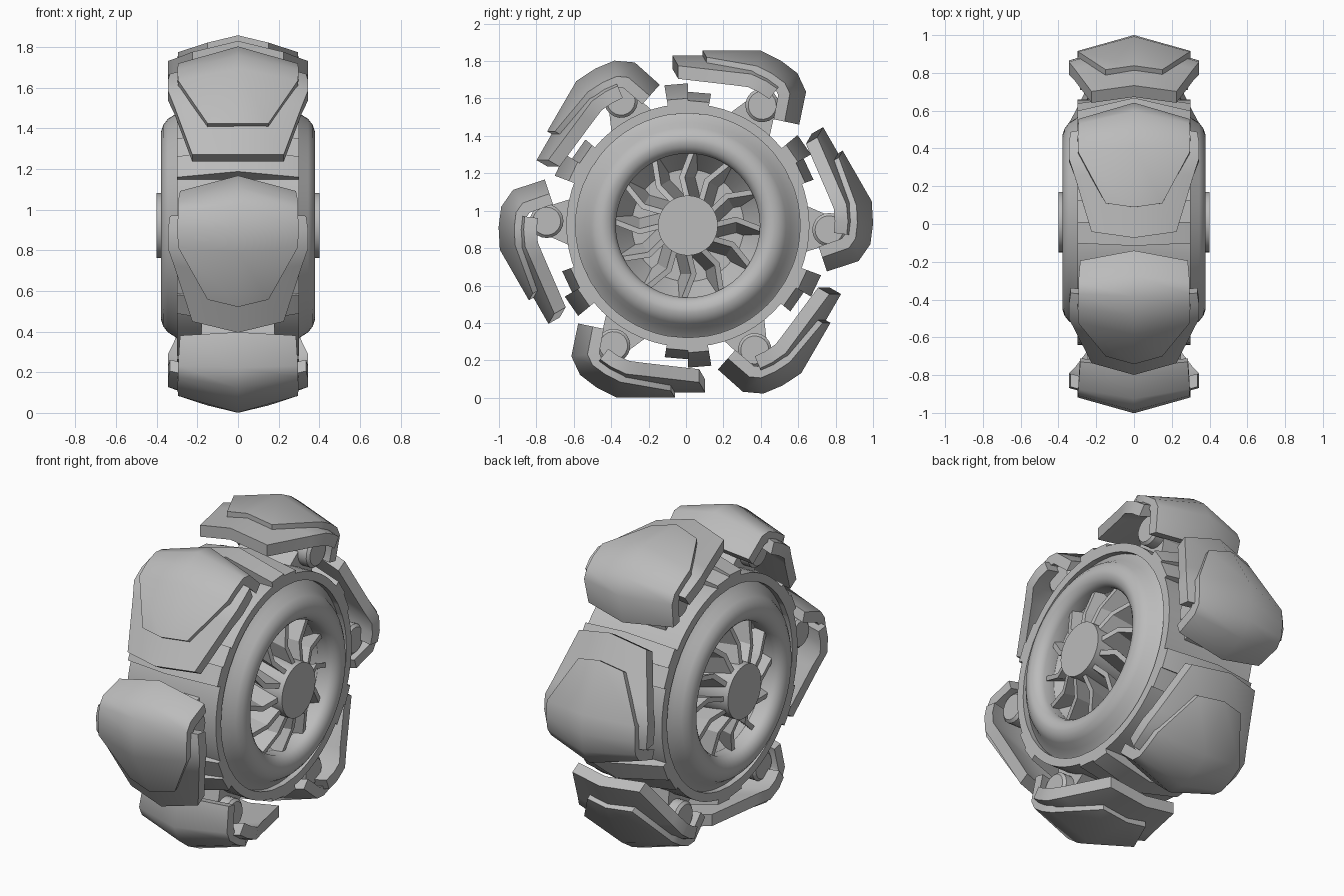
import bpy, bmesh, math
from mathutils import Vector

cube = bpy.data.objects.get("Cube")
if cube:
    bpy.data.objects.remove(cube, do_unlink=True)

CENTRE = Vector((0, 0.01, 0.921))
grey = bpy.data.materials.new("grey_metal")
grey.use_nodes = True
grey.diffuse_color = (0.5, 0.5, 0.5, 1)
grey.node_tree.nodes["Principled BSDF"].inputs["Base Color"].default_value = (0.5, 0.5, 0.5, 1)


def make_mesh(name, verts, faces, angle=35):
    """Build a clean mesh, smooth shaded with sharp edges kept."""
    mesh = bpy.data.meshes.new(name)
    mesh.from_pydata(verts, [], faces)
    bm = bmesh.new()
    bm.from_mesh(mesh)
    bmesh.ops.remove_doubles(bm, verts=bm.verts, dist=1e-5)
    bmesh.ops.recalc_face_normals(bm, faces=bm.faces)
    bm.to_mesh(mesh)
    bm.free()
    mesh.materials.append(grey)
    mesh.shade_smooth()
    mesh.set_sharp_from_angle(angle=math.radians(angle))
    return mesh


def put(name, mesh, turn=0.0, out=0.0):
    """Place a part, turned about the axle and pushed outward."""
    obj = bpy.data.objects.new(name, mesh)
    obj.location = CENTRE + out * Vector((0, -math.cos(turn), -math.sin(turn)))
    obj.rotation_euler.x = turn
    bpy.context.scene.collection.objects.link(obj)


def ring_copies(name, mesh, count, shifts=None):
    for k in range(count):
        put(f"{name}_{k + 1}", mesh, k * math.tau / count, shifts[k] if shifts else 0.0)


def loft(sections):
    """Join equal closed loops into a capped solid."""
    n = len(sections[0])
    verts = [p for s in sections for p in s]
    faces = [(i * n + j, i * n + (j + 1) % n, (i + 1) * n + (j + 1) % n, (i + 1) * n + j)
             for i in range(len(sections) - 1) for j in range(n)]
    faces += [tuple(range(n)), tuple(range(len(verts) - n, len(verts)))]
    return verts, faces


def lathe(profile, steps=64):
    """Spin an (x, radius) profile about the axle."""
    verts, faces, n = [], [], len(profile)
    for s in range(steps):
        a = math.tau * s / steps
        verts += [(x, r * math.cos(a), r * math.sin(a)) for x, r in profile]
        t = (s + 1) % steps
        faces += [(s * n + i, s * n + i + 1, t * n + i + 1, t * n + i) for i in range(n - 1)]
    faces += [tuple(s * n for s in range(steps)), tuple(s * n + n - 1 for s in range(steps))]
    return verts, faces


def armour(stations, thickness, slope=0.28):
    """Ridged plate along (tangent, outward, half width) stations, on the -y side."""
    pts = [Vector((u, v)) for v, u, w in stations]
    sections = []
    for i, (v, u, w) in enumerate(stations):
        dirs = [(b - a).normalized() for a, b in zip(pts, pts[1:])][max(i - 1, 0):i + 1]
        d = sum(dirs, Vector((0, 0))).normalized()
        normal = Vector((-d.y, d.x)) / d.dot(dirs[0])
        last = i == len(stations) - 1
        drop = w * (0.24 if last else slope)
        sweep = d * w * (0.14 if last else 0)

        def at(x, depth):
            p = pts[i] - normal * depth - (sweep if x else Vector((0, 0)))
            return (x, -p.x, p.y)
        sections.append([at(-w, drop), at(0, 0), at(w, drop), at(w, drop + thickness),
                         at(0, thickness), at(-w, drop + thickness)])
    return loft(sections)


def arc_strip(a0, a1, r0, r1, half, crown):
    """Raised strip across the drum between two angles, highest in the middle."""
    sections = []
    for x, rise in ((-half, 0), (0, crown), (half, 0)):
        corners = ((a0, r0), (a1, r0), (a1, r1 + rise), (a0, r1 + rise))
        sections.append([(x, r * math.cos(math.radians(a)), r * math.sin(math.radians(a)))
                         for a, r in corners])
    return loft(sections)


# Wheel body: drum, rounded side rings and recessed dishes
half = [(0.14, 0.12), (0.14, 0.30), (0.26, 0.385), (0.33, 0.385), (0.355, 0.40), (0.37, 0.42),
        (0.378, 0.445), (0.378, 0.465), (0.368, 0.495), (0.345, 0.525), (0.305, 0.55),
        (0.265, 0.60), (0.30, 0.60), (0.30, 0.65)]
put("wheel_body", make_mesh("wheel_body", *lathe(half + [(-x, r) for x, r in reversed(half)])))
put("axle_hub", make_mesh("axle_hub", *lathe([(-0.4, 0.16), (0.4, 0.16)], 48)))

# Turbine blades: bent, slanted plates inside each dish
for side, label in ((1, "left"), (-1, "right")):
    rows = []
    for r, deg, front in ((0.13, 0, 0.38), (0.26, 7, 0.34), (0.395, -3, 0.31)):
        a = math.radians(deg)
        y, z, t, lean = r * math.cos(a), r * math.sin(a), 0.015, 0.055
        rows.append([(side * 0.14, y, z - t - lean), (side * front, y, z - t),
                     (side * front, y, z + t), (side * 0.14, y, z + t - lean)])
    ring_copies(f"{label}_blade", make_mesh(f"{label}_blade", *loft(rows), 20), 12)

# Stepped, ridged strips across the drum, between the armour plates
ring_copies("tall_strip", make_mesh("tall_strip", *arc_strip(90, 99.5, 0.6, 0.68, 0.3, 0.08)), 6)
ring_copies("low_strip", make_mesh("low_strip", *arc_strip(80, 90, 0.6, 0.668, 0.3, 0.047)), 6)

# Hinge barrels and their tapered brackets
barrel, barrel_faces = lathe([(-0.25, 0.075), (-0.235, 0.09), (0.235, 0.09), (0.25, 0.075)], 20)
barrel = [(x, y - 0.755, z + 0.023) for x, y, z in barrel]
ring_copies("hinge_barrel", make_mesh("hinge_barrel", barrel, barrel_faces, 30), 6)
bracket = loft([[(x, -0.6, -0.12), (x, -0.6, 0.15), (x, -0.76, 0.10), (x, -0.76, -0.05)]
                for x in (-0.18, 0.18)])
ring_copies("hinge_bracket", make_mesh("hinge_bracket", *bracket), 6)

# Two layers of ridged armour, each pair set at its own distance from the axle
shifts = [0, -0.018, -0.018, -0.022, 0, -0.038]
outer = [(0.246, 0.765, 0.285), (0.19, 0.935, 0.295), (0.10, 0.998, 0.295),
         (-0.01, 1.012, 0.298), (-0.13, 1.005, 0.295), (-0.40, 0.85, 0.15)]
inner = [(0.06, 0.965, 0.335), (-0.02, 0.975, 0.345), (-0.14, 0.965, 0.345),
         (-0.24, 0.91, 0.315), (-0.526, 0.745, 0.225)]
ring_copies("outer_armour", make_mesh("outer_armour", *armour(outer, 0.06), 40), 6, shifts)
ring_copies("inner_armour", make_mesh("inner_armour", *armour(inner, 0.07), 40), 6, shifts)
